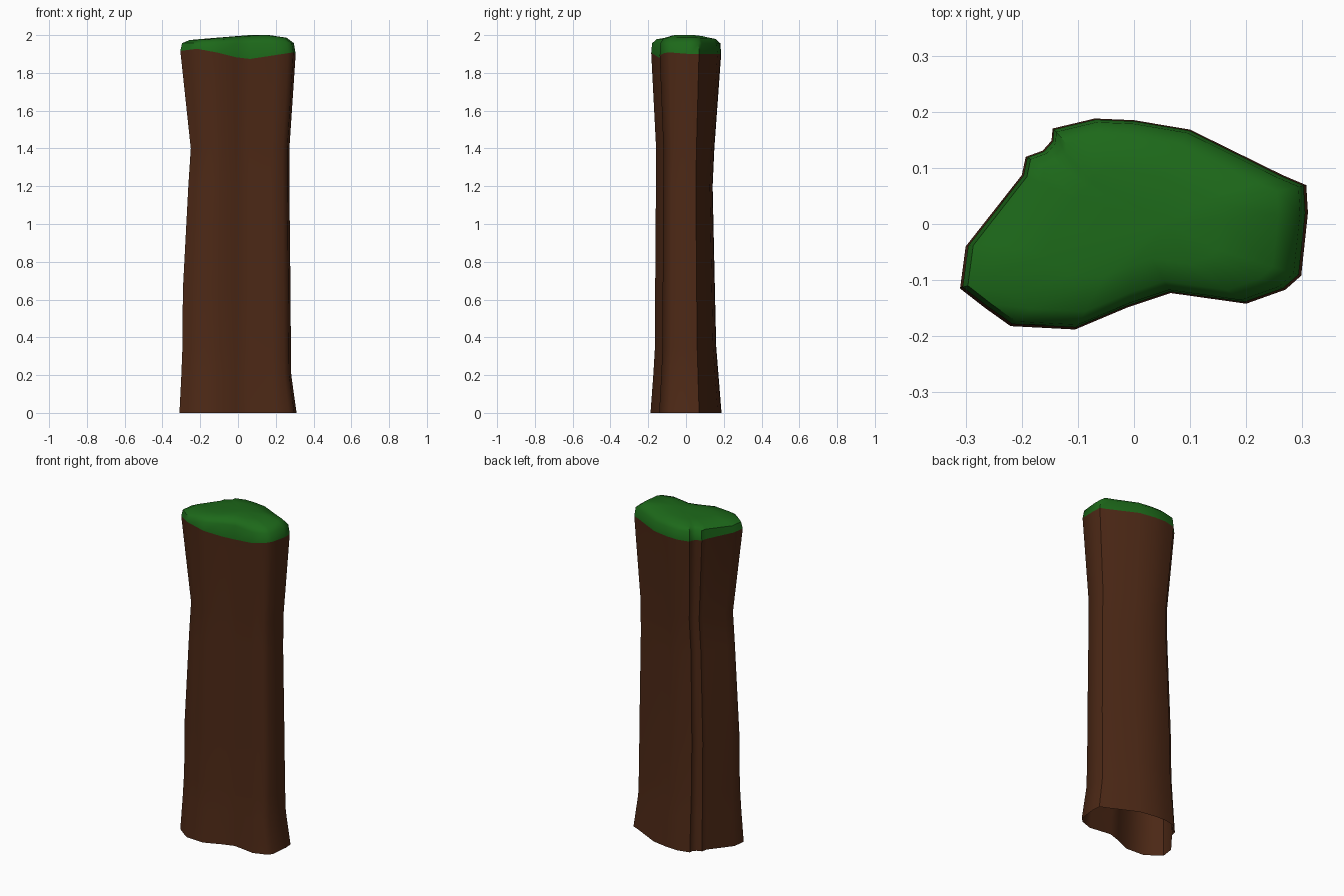
import bpy, bmesh

if "Cube" in bpy.data.objects:
    bpy.data.objects.remove(bpy.data.objects["Cube"])

# Stump cross-section, counter-clockwise from the left end
OUTLINE = [(-.31, -.115), (-.265, -.15), (-.22, -.182), (-.105, -.188), (-.01, -.148), (.065, -.123),
           (.2, -.142), (.27, -.117), (.298, -.092), (.31, .02), (.307, .07),
           (.265, .088), (.1, .17), (0, .187), (-.07, .19), (-.145, .172),
           (-.147, .15), (-.163, .132), (-.193, .121), (-.2, .088), (-.3, -.04)]

# Height, then reach to left, right, front and back
LEVELS = [(0, .31, .31, .19, .188), (.2, .3, .282, .175, .172), (.35, .294, .28, .166, .16),
          (.65, .292, .278, .165, .153), (1.2, .263, .272, .161, .141),
          (1.4, .25, .272, .16, .15)]

# Wavy line along the front where bark meets moss
RIM = [(-.32, 1.915), (-.2, 1.93), (.04, 1.87), (.32, 1.912)]


def rim_z(x, y):
    if y > 0:
        return 1.9
    for (x0, z0), (x1, z1) in zip(RIM, RIM[1:]):
        if x <= x1:
            return z0 + (z1 - z0) * (x - x0) / (x1 - x0)
    return RIM[-1][1]


def squeeze(p, left, right, front, back):
    x, y = p
    return (x * (left if x < 0 else right) / .31, y * (front if y < 0 else back) / .19)


def loft(name, rings, color, tip=None):
    bm = bmesh.new()
    vr = [[bm.verts.new(p) for p in r] for r in rings]
    n = len(OUTLINE)
    for a, b in zip(vr, vr[1:]):
        for i in range(n):
            j = (i + 1) % n
            bm.faces.new((a[i], a[j], b[j], b[i]))
    if tip:
        t = bm.verts.new(tip)
        for i in range(n):
            bm.faces.new((vr[-1][i], vr[-1][(i + 1) % n], t))
    me = bpy.data.meshes.new(name)
    bm.to_mesh(me)
    bm.free()
    ob = bpy.data.objects.new(name, me)
    bpy.context.collection.objects.link(ob)
    mat = bpy.data.materials.new(name + "_color")
    mat.diffuse_color = color
    mat.use_nodes = True
    mat.node_tree.nodes["Principled BSDF"].inputs["Base Color"].default_value = mat.diffuse_color
    me.materials.append(mat)
    bpy.ops.object.select_all(action='DESELECT')
    ob.select_set(True)
    bpy.context.view_layer.objects.active = ob
    bpy.ops.object.shade_smooth_by_angle(angle=.8)


# Bark: open tube, pinched in the middle and flared at both ends
rim = [(x * .985, y * .98, rim_z(x, y)) for x, y in OUTLINE]
bark = [[(*squeeze(p, *lv[1:]), lv[0]) for p in OUTLINE] for lv in LEVELS]
loft("bark", bark + [rim], (.075, .022, .008, 1))


# Moss cap: short rounded wall and a shallow domed top
def cap_ring(s, z, tilt):
    return [(x * s, y * s, z + tilt * x) for x, y in OUTLINE]


loft("moss_cap", [rim, cap_ring(.955, 1.957, 0), cap_ring(.83, 1.98, .02),
                  cap_ring(.5, 1.992, .03)], (.012, .14, .01, 1), tip=(.06, 0, 2))
